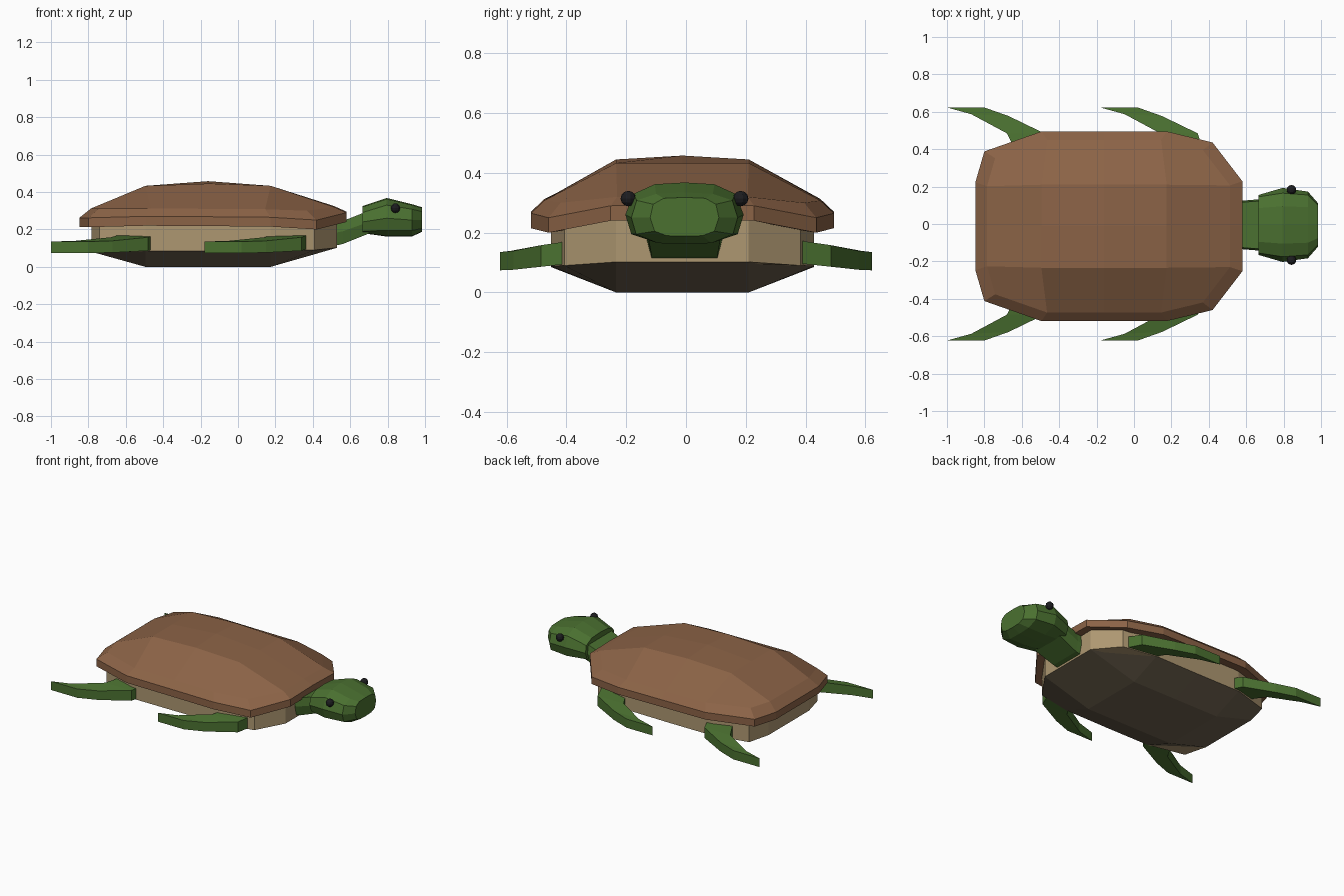
import bpy, bmesh
from mathutils import Vector

if "Cube" in bpy.data.objects:
    bpy.data.objects.remove(bpy.data.objects["Cube"])

YC = -0.012          # centre line of the animal
CX = -0.16           # middle of the shell


def material(name, rgb):
    m = bpy.data.materials.new(name)
    m.diffuse_color = (*rgb, 1)
    m.use_nodes = True
    m.node_tree.nodes["Principled BSDF"].inputs["Base Color"].default_value = m.diffuse_color
    return m


BROWN = material("shell_brown", (0.26, 0.125, 0.062))
BEIGE = material("body_beige", (0.42, 0.31, 0.165))
DARK = material("belly_brown", (0.16, 0.125, 0.08))
GREEN = material("skin_green", (0.07, 0.165, 0.03))
BLACK = material("eye_black", (0.012, 0.012, 0.014))


def finish(bm, name, mat):
    bmesh.ops.recalc_face_normals(bm, faces=bm.faces)
    me = bpy.data.meshes.new(name)
    bm.to_mesh(me)
    bm.free()
    me.materials.append(mat)
    ob = bpy.data.objects.new(name, me)
    bpy.context.collection.objects.link(ob)
    return ob


def bridge(bm, a, b):
    n = len(a)
    for i in range(n):
        bm.faces.new((a[i], a[(i + 1) % n], b[(i + 1) % n], b[i]))


def loft(name, rings, mat):
    bm = bmesh.new()
    rs = [[bm.verts.new(p) for p in r] for r in rings]
    for a, b in zip(rs, rs[1:]):
        bridge(bm, a, b)
    bm.faces.new(rs[0])
    bm.faces.new(rs[-1])
    return finish(bm, name, mat)


def full(half):
    """Mirror a half outline (front centre to back centre) into 16 points."""
    pts = half + [(x, -y, z) for x, y, z in half[-2:0:-1]]
    return [(x, y + YC, z) for x, y, z in pts]


def with_z(outline, zs, scale=1.0):
    return full([(CX + (x - CX) * scale, y * scale, z)
                 for (x, y), z in zip(outline, zs)])


# Grid slots that the 16 outline points occupy in a 5 x 5 patch
SLOTS = [(0, 2), (0, 3), (0, 4), (1, 4), (2, 4), (3, 4), (4, 4), (4, 3), (4, 2),
         (4, 1), (4, 0), (3, 0), (2, 0), (1, 0), (0, 0), (0, 1)]


def patch(bm, ring, height):
    """Fill an outline with a 4 x 4 quad patch; height(i, j) gives the inner z."""
    g = dict(zip(SLOTS, ring))
    for i, x in ((1, 0.175), (2, CX), (3, -0.495)):
        for j, y in ((1, -0.222), (2, 0), (3, 0.222)):
            g[i, j] = bm.verts.new((x, y + YC, height(i, j)))
    for i in range(4):
        for j in range(4):
            bm.faces.new((g[i, j], g[i + 1, j], g[i + 1, j + 1], g[i, j + 1]))


# Upper shell: domed patch, bevel ring, rim and underside
shell_line = [(.58, 0), (.58, .24), (.42, .448), (.175, .507), (CX, .507),
              (-.495, .507), (-.80, .40), (-.848, .235), (-.848, 0)]
rim_z = [.295, .29, .25, .265, .268, .27, .262, .262, .262]
mid_z = [.325, .32, .30, .308, .31, .313, .312, .312, .312]
bm = bmesh.new()
rings = [with_z(shell_line, mid_z, .91), with_z(shell_line, rim_z),
         with_z(shell_line, [z - .05 for z in rim_z]),
         with_z(shell_line, [z - .04 for z in rim_z], .85)]
rs = [[bm.verts.new(p) for p in r] for r in rings]
for a, b in zip(rs, rs[1:]):
    bridge(bm, a, b)
bm.faces.new(rs[-1])
patch(bm, rs[0], lambda i, j: .433 + (.012 if i == 2 else 0) + (.013 if j == 2 else 0) * (i == 2))
finish(bm, "upper_shell", BROWN)

# Body wall between the two shells
body_line = [(.53, 0), (.53, .222), (.41, .395), (.175, .44), (CX, .44),
             (-.495, .44), (-.74, .375), (-.782, .222), (-.782, 0)]
low_z = [.102, .102, .09, .088, .085, .085, .078, .08, .08]
loft("body_wall", [with_z(body_line, low_z), with_z(body_line, [.24] * 9)], BEIGE)

# Belly plate
bm = bmesh.new()
ring = [bm.verts.new(p) for p in with_z(body_line, low_z)]
patch(bm, ring, lambda i, j: 0.0)
finish(bm, "belly_plate", DARK)


# Head and neck: cross-sections of half widths and heights along x
def section(x, half):
    return [(x, y - .005, z) for y, z in half] + \
           [(x, -y - .005, z) for y, z in reversed(half) if y > 0]


loft("head", [
    section(.665, [(0, .325), (.09, .32), (.15, .29), (.16, .24), (.14, .19), (.08, .18), (0, .18)]),
    section(.795, [(0, .368), (.10, .362), (.17, .33), (.198, .26), (.178, .195), (.09, .165), (0, .162)]),
    section(.93, [(0, .335), (.095, .33), (.16, .308), (.178, .25), (.162, .195), (.09, .165), (0, .162)]),
    section(.985, [(0, .318), (.07, .315), (.105, .295), (.115, .25), (.10, .205), (.06, .19), (0, .188)]),
], GREEN)
loft("neck", [
    section(.46, [(.12, .23), (.128, .17), (.11, .10)]),
    section(.56, [(.12, .245), (.128, .19), (.11, .122)]),
    section(.70, [(.13, .30), (.14, .24), (.12, .178)]),
], GREEN)

# Eyes
for side, name in ((-1, "eye_right"), (1, "eye_left")):
    bm = bmesh.new()
    bmesh.ops.create_uvsphere(bm, u_segments=10, v_segments=6, radius=.026)
    bmesh.ops.translate(bm, verts=bm.verts, vec=Vector((.842, side * .188 - .005, .314)))
    finish(bm, name, BLACK)

# Flippers: (leading x, y), (trailing x, y), bottom z, top z
flipper = [((.38, .37), (.20, .37), .098, .175),
           ((.34, .485), (.14, .485), .086, .158),
           ((.15, .577), (-.05, .587), .076, .139),
           ((.02, .623), (-.18, .623), .074, .135)]
for end, dx in (("front", 0), ("rear", -.82)):
    for side, word in ((-1, "right"), (1, "left")):
        loft(f"{end}_flipper_{word}",
             [[(a[0] + dx, side * a[1], lo), (a[0] + dx, side * a[1], hi),
               (b[0] + dx, side * b[1], hi), (b[0] + dx, side * b[1], lo)]
              for a, b, lo, hi in flipper], GREEN)
